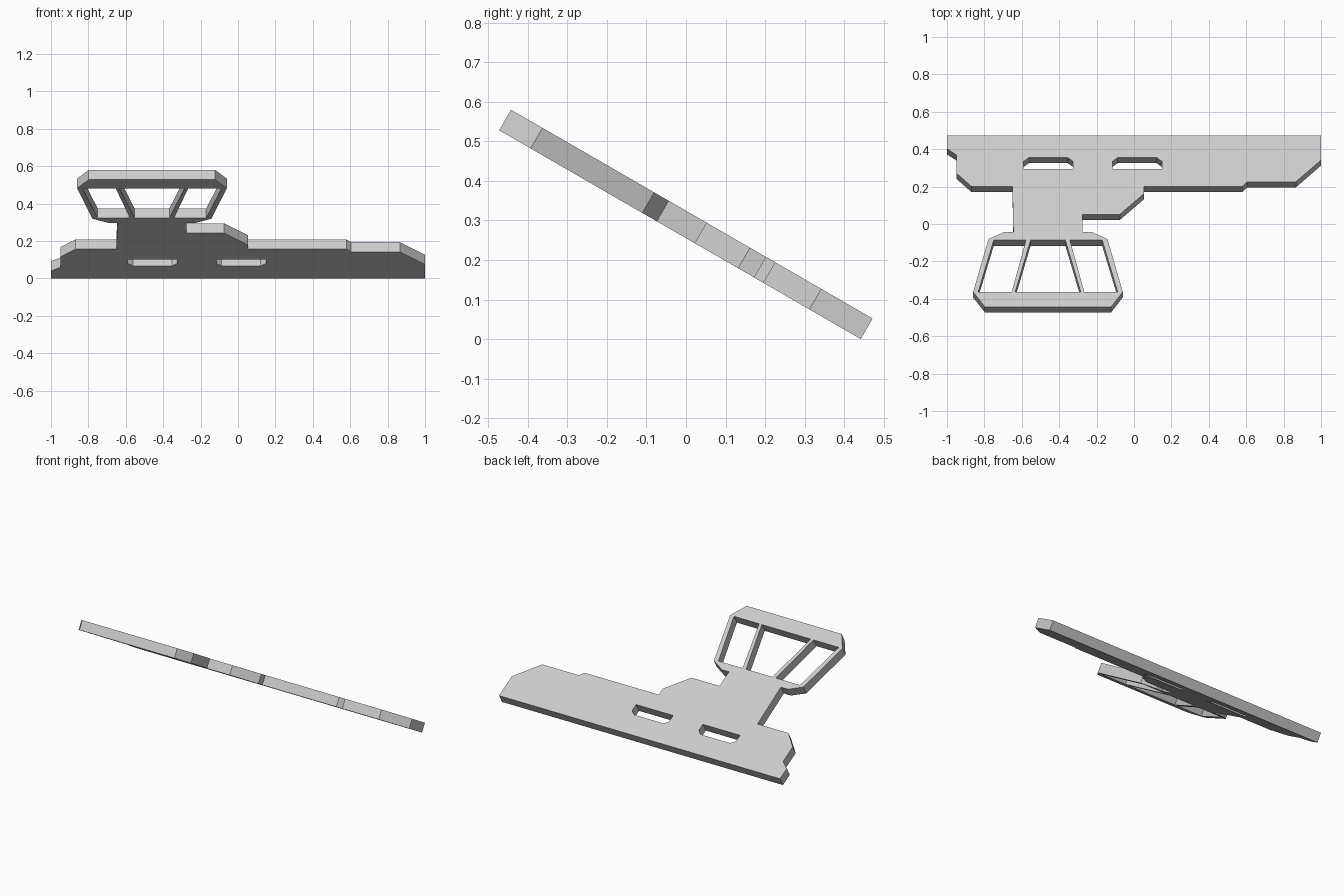
import bpy
from math import radians

if "Cube" in bpy.data.objects:
    bpy.data.objects.remove(bpy.data.objects["Cube"])

THICK = 0.06
CX = -0.46  # centre line of the tower


def mirror(points):
    """Reflect a loop across the tower centre line."""
    return [(2 * CX - x, v) for x, v in reversed(points)]


def add_loop(curve, points):
    s = curve.splines.new('POLY')
    s.points.add(len(points) - 1)
    for p, (x, v) in zip(s.points, points):
        p.co = (x, v, 0, 1)
    s.use_cyclic_u = True


# Outline in plate coordinates: x across, v up the slope
tower_right = [(-0.275, 0.595), (-0.225, 0.595), (-0.142, 0.638),
               (-0.06, 0.964), (-0.122, 1.056)]
deck_right = [(-1, 0), (1, 0), (1, 0.15), (0.865, 0.285), (0.605, 0.285),
              (0.58, 0.312), (0.053, 0.312), (0.053, 0.358),
              (-0.075, 0.485), (-0.275, 0.485)]
deck_left = [(-0.65, 0.312), (-0.87, 0.312), (-0.95, 0.231),
             (-0.95, 0.118), (-1, 0.08)]
outline = deck_right + tower_right + mirror(tower_right) + deck_left

# Tower windows
side_window = [(-0.75, 0.645), (-0.578, 0.645), (-0.654, 0.964), (-0.833, 0.964)]
middle_window = [(-0.553, 0.645), (-0.367, 0.645), (-0.285, 0.964), (-0.635, 0.964)]

# Filled, extruded profile with holes
curve = bpy.data.curves.new("ship_plate", 'CURVE')
curve.dimensions = '2D'
curve.fill_mode = 'BOTH'
curve.extrude = THICK / 2
for loop in (outline, side_window, middle_window, mirror(side_window)):
    add_loop(curve, loop)

# Hull slots with two chamfered corners
for x0 in (-0.59, -0.115):
    x1 = x0 + 0.264
    add_loop(curve, [(x0, 0.158), (x0 + 0.028, 0.135), (x1 - 0.028, 0.135),
                     (x1, 0.158), (x1, 0.205), (x0, 0.205)])

plate = bpy.data.objects.new("ship_plate", curve)
bpy.context.collection.objects.link(plate)

# Lean the plate back 30 degrees, lower edge on the ground
plate.rotation_euler = (radians(150), 0, 0)
plate.location = (0, 0.457, 0.026)
bpy.context.view_layer.objects.active = plate
plate.select_set(True)
bpy.ops.object.convert(target='MESH')

# Weld the caps to the walls
bpy.ops.object.mode_set(mode='EDIT')
bpy.ops.mesh.select_all(action='SELECT')
bpy.ops.mesh.remove_doubles(threshold=0.0005)
bpy.ops.mesh.normals_make_consistent(inside=False)
bpy.ops.object.mode_set(mode='OBJECT')
bpy.ops.object.shade_flat()
